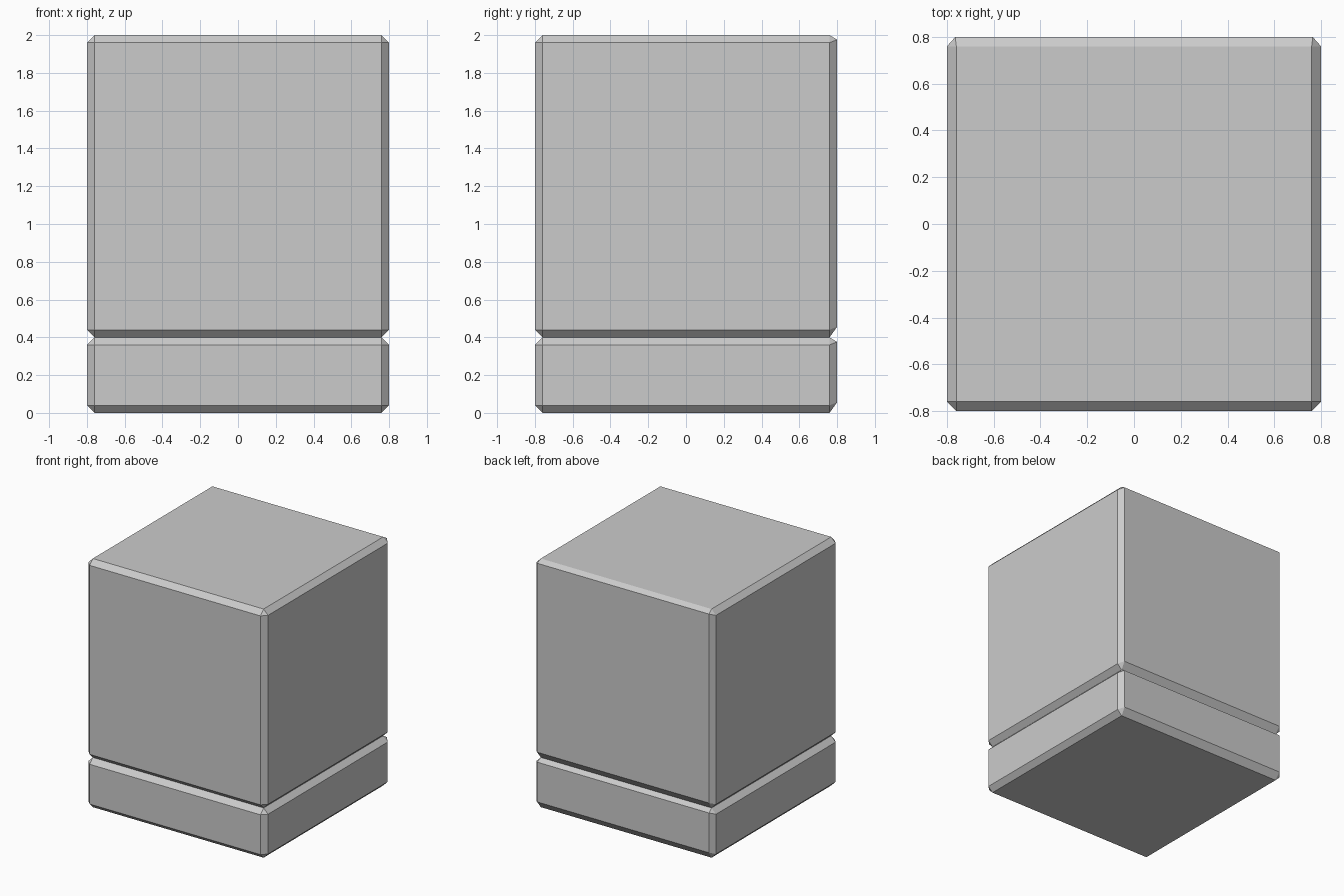
import bpy, bmesh

if "Cube" in bpy.data.objects:
    bpy.data.objects.remove(bpy.data.objects["Cube"])

HALF = 0.8      # half width and depth
CHAMFER = 0.04


def chamfered_block(name, z0, z1):
    bm = bmesh.new()
    bmesh.ops.create_cube(bm, size=1)
    for v in bm.verts:
        v.co.x *= 2 * HALF
        v.co.y *= 2 * HALF
        v.co.z = z0 if v.co.z < 0 else z1
    bmesh.ops.bevel(bm, geom=bm.edges[:], offset=CHAMFER, offset_type='OFFSET',
                    segments=1, affect='EDGES', profile=0.5)
    # the back panel sits slightly higher than the front one
    for v in bm.verts:
        if v.co.y > HALF - 0.001:
            v.co.z += 0.016
            v.co.x *= 1.006
    bmesh.ops.recalc_face_normals(bm, faces=bm.faces[:])
    mesh = bpy.data.meshes.new(name)
    bm.to_mesh(mesh)
    bm.free()
    obj = bpy.data.objects.new(name, mesh)
    bpy.context.collection.objects.link(obj)
    return obj


# Low slab and the tall block resting on it
chamfered_block("base_slab", 0.0, 0.4)
chamfered_block("upper_block", 0.4, 2.0)
